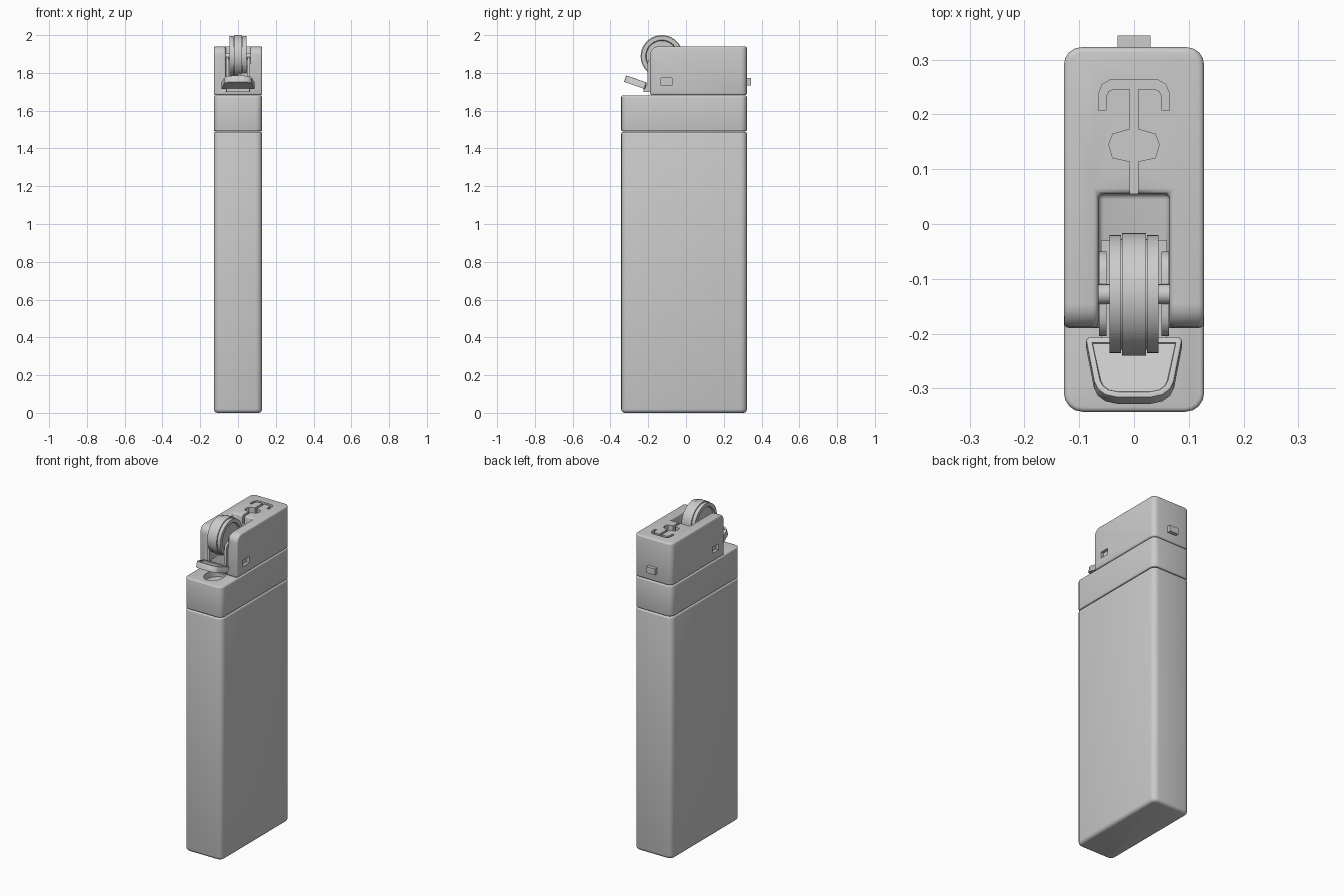
import bpy, bmesh, math
from mathutils import Matrix, Vector

if "Cube" in bpy.data.objects:
    bpy.data.objects.remove(bpy.data.objects["Cube"])


def finish(bm, name, smooth=True):
    bmesh.ops.recalc_face_normals(bm, faces=bm.faces)
    me = bpy.data.meshes.new(name)
    bm.to_mesh(me)
    bm.free()
    ob = bpy.data.objects.new(name, me)
    bpy.context.collection.objects.link(ob)
    if smooth:
        shade(ob)
    return ob


def activate(ob):
    bpy.ops.object.select_all(action='DESELECT')
    ob.select_set(True)
    bpy.context.view_layer.objects.active = ob


def shade(ob):
    activate(ob)
    bpy.ops.object.shade_smooth_by_angle(angle=math.radians(35))


def box_bm(x, y, z):
    bm = bmesh.new()
    bmesh.ops.create_cube(bm, size=1)
    for v in bm.verts:
        v.co = Vector([(a[0] + a[1]) / 2 + c * (a[1] - a[0]) for a, c in zip((x, y, z), v.co)])
    return bm


def bevel(bm, test, width, seg):
    edges = [e for e in bm.edges if test((e.verts[0].co + e.verts[1].co) / 2,
                                         e.verts[1].co - e.verts[0].co)]
    bmesh.ops.bevel(bm, geom=edges, offset=width, segments=seg, profile=0.5, affect='EDGES')


def upright(c, d):
    return abs(d.z) > 0.05


def slab(name, z0, z1, low, high):
    bm = box_bm((-W, W), (Y0, Y1), (z0, z1))
    bevel(bm, upright, 0.034, 4)
    bevel(bm, lambda c, d: c.z < z0 + 1e-5 and abs(d.z) < 1e-5, low, 3)
    bevel(bm, lambda c, d: c.z > z1 - 1e-5 and abs(d.z) < 1e-5, high, 3)
    return finish(bm, name)


def prism(name, outline, z0, z1):
    bm = bmesh.new()
    f = bm.faces.new([bm.verts.new((x, y, z0)) for x, y in outline])
    new = bmesh.ops.extrude_face_region(bm, geom=[f])['geom']
    bmesh.ops.translate(bm, vec=(0, 0, z1 - z0), verts=[v for v in new if isinstance(v, bmesh.types.BMVert)])
    return finish(bm, name, False)


def cut(ob, tool):
    activate(ob)
    m = ob.modifiers.new("cut", 'BOOLEAN')
    m.operation, m.solver, m.object = 'DIFFERENCE', 'EXACT', tool
    bpy.ops.object.modifier_apply(modifier=m.name)
    bpy.data.objects.remove(tool)


def mirrored(half):
    return half + [(-x, y) for x, y in reversed(half)]


W, Y0, Y1 = 0.128, -0.343, 0.323

# Fuel body and collar
slab("body", 0, 1.488, 0.02, 0.01)
collar = slab("collar", 1.491, 1.68, 0.007, 0.008)
well = [(0.055 * math.cos(a), -0.225 + 0.075 * math.sin(a))
        for a in [i * math.tau / 24 for i in range(24)]]
cut(collar, prism("well_cutter", well, 1.64, 1.75))
shade(collar)

# Hood: rounded block with the wheel slot
HF, HZ = -0.19, 1.94
bm = box_bm((-W, W), (HF, Y1), (1.682, HZ))
bevel(bm, lambda c, d: upright(c, d) and c.y > 0, 0.032, 4)
bevel(bm, lambda c, d: abs(d.x) > 0.1 and c.y < HF + 0.01 and c.z > 1.9, 0.045, 5)
hood = finish(bm, "hood", False)
cut(hood, prism("slot_cutter", mirrored([(0.065, -0.3), (0.065, 0.055)]), 1.7, 2.1))
activate(hood)
m = hood.modifiers.new("soft", 'BEVEL')
m.width, m.segments, m.limit_method, m.angle_limit = 0.01, 3, 'ANGLE', math.radians(50)
bpy.ops.object.modifier_apply(modifier=m.name)

# Vent cut into the hood top: stem, octagonal hole and curved hook
hole = mirrored([(0.007, 0.04), (0.007, 0.114), (0.039, 0.121), (0.046, 0.145),
                 (0.039, 0.164), (0.007, 0.173), (0.007, 0.247), (0.036, 0.247),
                 (0.046, 0.243), (0.051, 0.233), (0.051, 0.207), (0.065, 0.207),
                 (0.065, 0.237), (0.058, 0.255), (0.042, 0.264)])
cut(hood, prism("vent_cutter", hole, HZ - 0.05, 2.0))

# Side windows
for s in (-1, 1):
    xs = sorted((s * 0.11, s * 0.2))
    cut(hood, finish(box_bm(xs, (-0.132, -0.073), (1.734, 1.772)), "window_cutter", False))
shade(hood)

# Rear catch
finish(box_bm((-0.03, 0.03), (0.28, 0.344), (1.734, 1.772)), "rear_catch")

# Spark wheel with side discs and axle, turned about x
half = [(-0.066, 0.018), (-0.036, 0.018), (-0.036, 0.082), (-0.045, 0.086), (-0.045, 0.108),
        (-0.024, 0.108), (-0.024, 0.101), (-0.022, 0.101), (-0.022, 0.112)]
profile = half + [(-x, r) for x, r in reversed(half)]
N = 40
bm = bmesh.new()
rings = [[bm.verts.new((x, -0.128 + r * math.cos(i * math.tau / N), 1.888 + r * math.sin(i * math.tau / N)))
          for i in range(N)] for x, r in profile]
for a, b in zip(rings, rings[1:]):
    for i in range(N):
        j = (i + 1) % N
        bm.faces.new((a[i], a[j], b[j], b[i]))
bm.faces.new(rings[0])
bm.faces.new(rings[-1])
finish(bm, "spark_wheel")

# Wheel fork arms
for s, side in ((-1, "left"), (1, "right")):
    bm = box_bm(sorted((s * 0.05, s * 0.064)), (-0.205, -0.05), (1.70, 1.885))
    bevel(bm, lambda c, d: abs(d.x) > 0.01 and c.z > 1.88, 0.04, 4)
    finish(bm, side + "_fork_arm")

# Thumb lever: tilted tray with a raised rim
edge = mirrored([(0.083, 0.057), (0.088, 0.051), (0.073, -0.03), (0.066, -0.044), (0.052, -0.055), (0.03, -0.06)])
bm = bmesh.new()
face = bm.faces.new([bm.verts.new((x, y, -0.018)) for x, y in edge])
new = bmesh.ops.extrude_face_region(bm, geom=[face])['geom']
bmesh.ops.translate(bm, vec=(0, 0, 0.036), verts=[v for v in new if isinstance(v, bmesh.types.BMVert)])
bmesh.ops.recalc_face_normals(bm, faces=bm.faces)
top = max(bm.faces, key=lambda f: f.calc_center_median().z)
bmesh.ops.bevel(bm, geom=list(top.edges), offset=0.004, segments=2, profile=0.5, affect='EDGES')
top = max(bm.faces, key=lambda f: f.calc_center_median().z)
bmesh.ops.inset_region(bm, faces=[top], thickness=0.007)
bmesh.ops.inset_region(bm, faces=[top], thickness=0.002, depth=-0.005)
bmesh.ops.transform(bm, verts=bm.verts, matrix=Matrix.Translation((0, -0.266, 1.75)) @ Matrix.Rotation(math.radians(-19), 4, 'X'))
finish(bm, "thumb_lever")

# Lever neck running under the wheel
finish(box_bm((-0.06, 0.06), (-0.225, -0.03), (1.70, 1.732)), "lever_neck")
